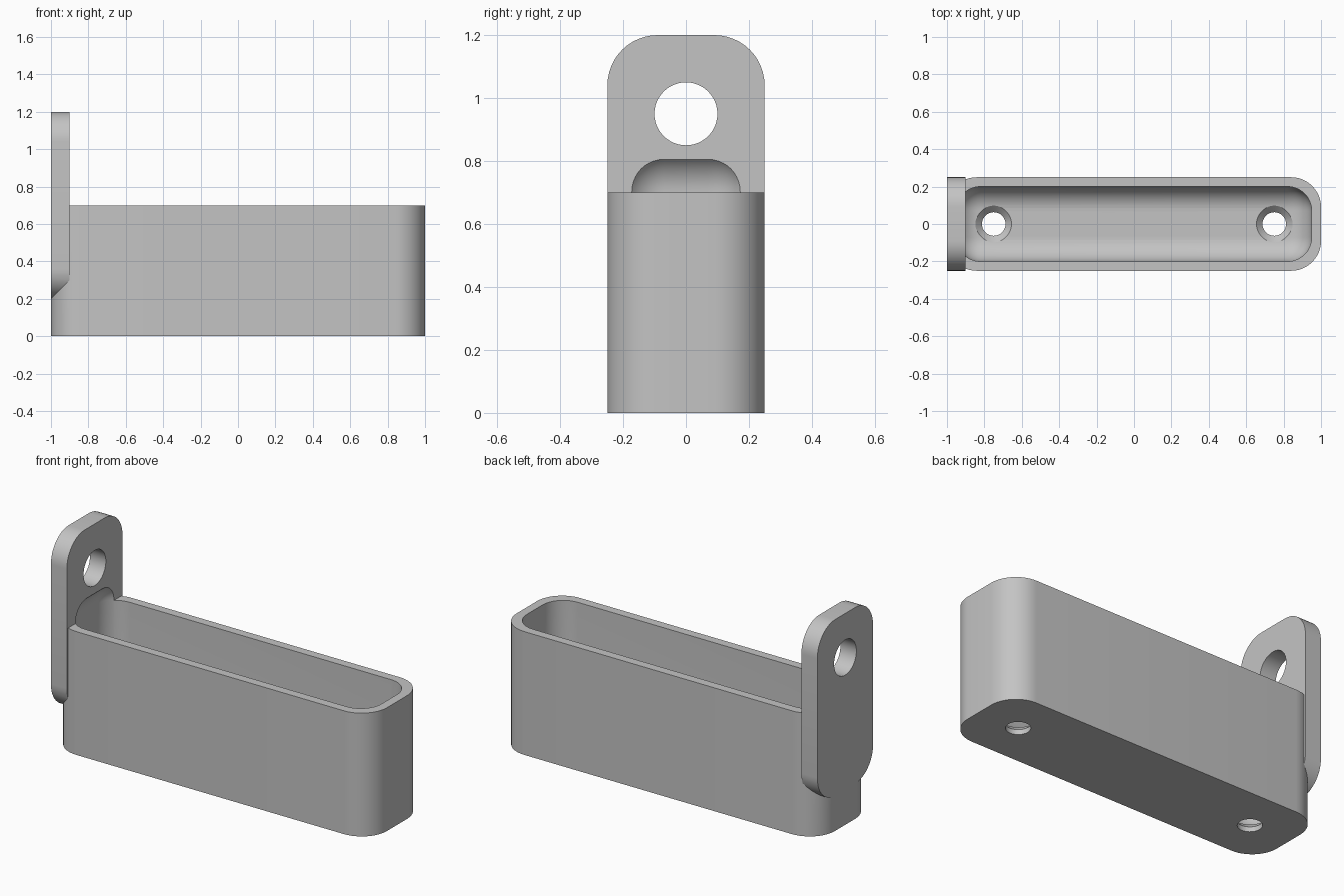
import bpy, bmesh, math
from mathutils import Vector, Matrix

old = bpy.data.objects.get("Cube")
if old:
    bpy.data.objects.remove(old)

# Single grey material
grey = bpy.data.materials.new("plain grey")
grey.use_nodes = True
COLOUR = (0.55, 0.55, 0.55, 1)
grey.diffuse_color = COLOUR
grey.node_tree.nodes["Principled BSDF"].inputs["Base Color"].default_value = COLOUR


def finish(bm, name):
    bmesh.ops.recalc_face_normals(bm, faces=bm.faces)
    mesh = bpy.data.meshes.new(name)
    bm.to_mesh(mesh)
    bm.free()
    mesh.materials.append(grey)
    obj = bpy.data.objects.new(name, mesh)
    bpy.context.collection.objects.link(obj)
    return obj


def rounded_box(low, high, radius, axis=None):
    """Box with every edge rounded, or only the edges along one axis."""
    low, high = Vector(low), Vector(high)
    bm = bmesh.new()
    bmesh.ops.create_cube(bm, size=1)
    for v in bm.verts:
        v.co = (low + high) / 2 + v.co * (high - low)
    edges = [e for e in bm.edges if axis is None or
             abs((e.verts[0].co - e.verts[1].co)[axis]) > 1e-4]
    bmesh.ops.bevel(bm, geom=edges, offset=radius, offset_type='OFFSET',
                    segments=12, profile=0.5, affect='EDGES')
    return bm


def cone(name, centre, r1, r2, depth, turn=Matrix()):
    bm = bmesh.new()
    bmesh.ops.create_cone(bm, cap_ends=True, segments=48, radius1=r1, radius2=r2,
                          depth=depth, matrix=Matrix.Translation(centre) @ turn)
    return finish(bm, name)


def combine(target, other, operation):
    mod = target.modifiers.new(operation.lower(), 'BOOLEAN')
    mod.operation, mod.object, mod.solver = operation, other, 'EXACT'
    bpy.context.view_layer.objects.active = target
    bpy.ops.object.modifier_apply(modifier=mod.name)
    bpy.data.objects.remove(other)


# Outer tray with rounded upright corners
tray = finish(rounded_box((-1, -0.25, 0), (1, 0.25, 0.7), 0.16, axis=2), "mounting_tray")

# Hanging tab, its foot sloped at 45 degrees into the tray end
bm = rounded_box((-1, -0.25, 0.2), (-0.9, 0.25, 1.2), 0.16, axis=0)
cut = bmesh.ops.bisect_plane(bm, geom=bm.verts[:] + bm.edges[:] + bm.faces[:],
                             plane_co=(-1, 0, 0.2001), plane_no=(1, 0, -1),
                             clear_outer=True)
rim = [g for g in cut["geom_cut"] if isinstance(g, bmesh.types.BMEdge)]
bmesh.ops.holes_fill(bm, edges=rim)
combine(tray, finish(bm, "tab"), 'UNION')

# Fully rounded cavity, which also scoops into the tab
FLOOR = 0.06
cavity = finish(rounded_box((-0.95, -0.2, FLOOR), (0.95, 0.2, 0.833), 0.13), "cavity")
combine(tray, cavity, 'DIFFERENCE')

# Hole through the tab
sideways = Matrix.Rotation(math.pi / 2, 4, 'Y')
combine(tray, cone("tab_hole", (-0.95, 0, 0.95), 0.1, 0.1, 0.4, sideways), 'DIFFERENCE')

# Countersunk screw holes in the floor
for x in (-0.75, 0.75):
    combine(tray, cone("screw_hole", (x, 0, 0), 0.063, 0.063, 0.3), 'DIFFERENCE')
    combine(tray, cone("countersink", (x, 0, FLOOR - 0.015), 0.05, 0.11, 0.06), 'DIFFERENCE')

# Smooth the curves, keep the corners crisp
bpy.ops.object.select_all(action='DESELECT')
tray.select_set(True)
bpy.context.view_layer.objects.active = tray
bpy.ops.object.shade_smooth_by_angle(angle=math.radians(30))
